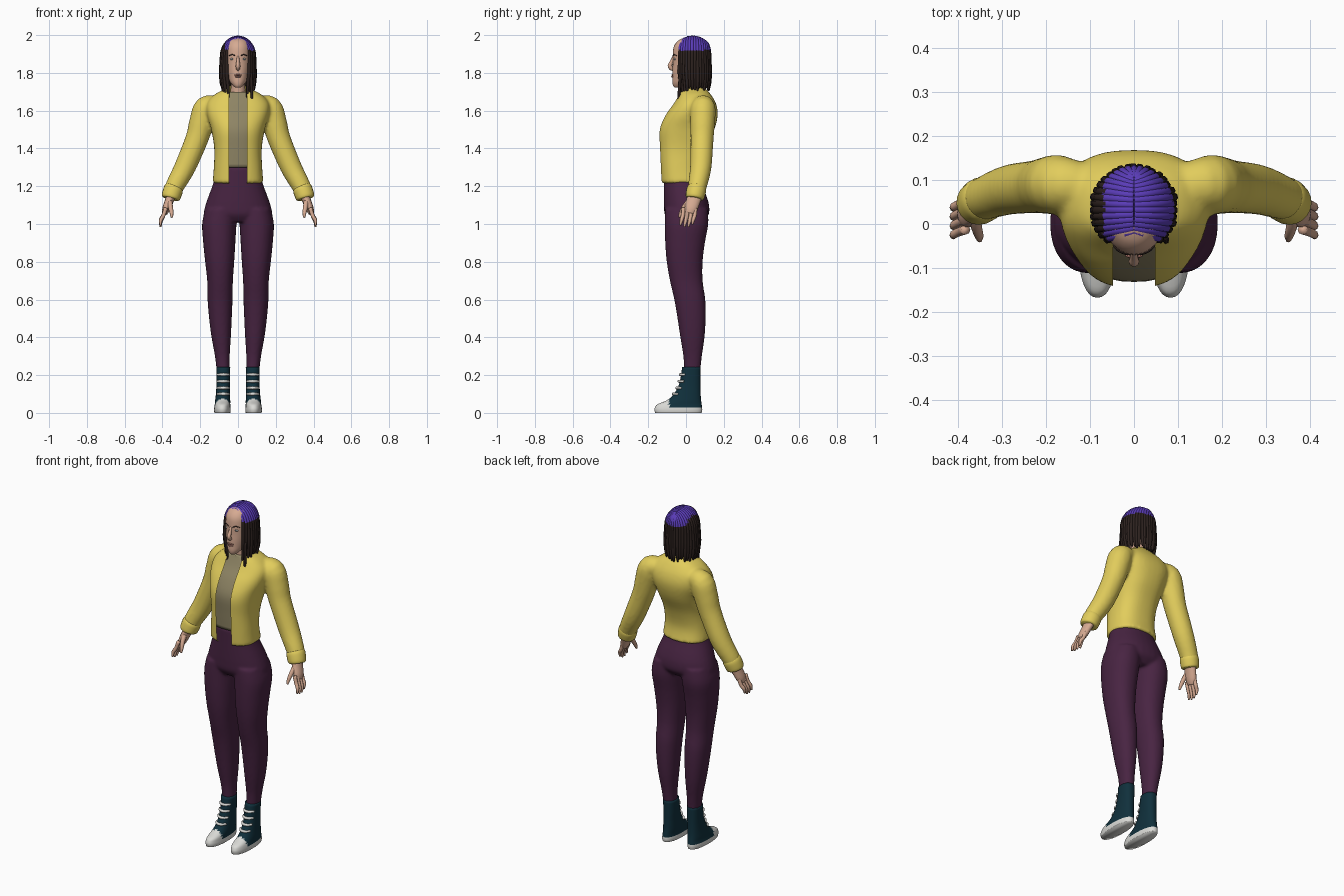
import bpy, bmesh, math, random
from mathutils import Vector

if "Cube" in bpy.data.objects:
    bpy.data.objects.remove(bpy.data.objects["Cube"])
random.seed(4)

def mat(name, hexa):
    m = bpy.data.materials.new(name)
    c = [int(hexa[i:i + 2], 16) / 255 for i in (0, 2, 4)]
    m.diffuse_color = [((v + .055) / 1.055) ** 2.4 if v > .04 else v / 12.92 for v in c] + [1]
    m.use_nodes = True
    m.node_tree.nodes["Principled BSDF"].inputs["Base Color"].default_value = m.diffuse_color
    return m

YELLOW, PLUM = mat("yellow", "E2CD5C"), mat("plum", "482442")
TEAL, WHITE = mat("dark teal", "10303C"), mat("off white", "DADAD6")
SKIN, OLIVE = mat("skin", "D6AA92"), mat("olive grey", "8E8464")
PURPLE, DARK = mat("purple", "5A3CB8"), mat("dark brown", "2C211E")
LIP, GREY = mat("lip", "A87468"), mat("blue grey", "6F7C80")

def finish(bm, name, mats, rule=None):
    bmesh.ops.recalc_face_normals(bm, faces=bm.faces)
    me = bpy.data.meshes.new(name)
    bm.to_mesh(me)
    bm.free()
    for m in mats:
        me.materials.append(m)
    for p in me.polygons:
        p.use_smooth = True
        if rule:
            p.material_index = rule(p.center)
    ob = bpy.data.objects.new(name, me)
    bpy.context.collection.objects.link(ob)
    return ob

def smooth_rows(rows, sub):
    """Catmull-Rom interpolation between rows of numbers."""
    out, n = [], len(rows)
    for i in range(n - 1):
        a, b, c, d = (rows[max(0, min(n - 1, i + k))] for k in (-1, 0, 1, 2))
        for j in range(sub):
            t = j / sub
            out.append([.5 * (2 * q + (r - p) * t + (2 * p - 5 * q + 4 * r - s) * t * t
                              + (3 * q - p - 3 * r + s) * t ** 3) for p, q, r, s in zip(a, b, c, d)])
    return out + [list(rows[-1])]

def skin_rings(rings, name, mats, rule):
    bm = bmesh.new()
    vs = [[bm.verts.new(p) for p in r] for r in rings]
    n = len(vs[0])
    for a, b in zip(vs, vs[1:]):
        for i in range(n):
            bm.faces.new((a[i], a[(i + 1) % n], b[(i + 1) % n], b[i]))
    bm.faces.new(vs[0])
    bm.faces.new(vs[-1])
    return finish(bm, name, mats, rule)

def loft(name, mats, rows, n=32, p=2.2, sub=4, rule=None):
    """Stacked horizontal sections: (z, centre x, half width, front y, back y)."""
    rings = []
    for z, cx, rx, yf, yb in smooth_rows(rows, sub):
        ring = []
        for i in range(n):
            c, s = math.cos(math.tau * i / n), math.sin(math.tau * i / n)
            ring.append((cx + rx * math.copysign(abs(c) ** (2 / p), c),
                         (yf + yb) / 2 + (yb - yf) / 2 * math.copysign(abs(s) ** (2 / p), s), z))
        rings.append(ring)
    return skin_rings(rings, name, mats, rule)

def tube(name, mats, rows, n=16, sub=4, ref=(0, 1, 0), wide=1, rule=None):
    """Round section along a path: (x, y, z, radius); wide scales it along ref."""
    rows = smooth_rows(rows, sub)
    P, ref, rings = [Vector(r[:3]) for r in rows], Vector(ref), []
    for i, r in enumerate(rows):
        t = (P[min(i + 1, len(P) - 1)] - P[max(i - 1, 0)]).normalized()
        v = (ref - ref.dot(t) * t).normalized()
        u = v.cross(t)
        rings.append([P[i] + r[3] * (u * math.cos(a) + v * wide * math.sin(a))
                      for a in (math.tau * k / n for k in range(n))])
    return skin_rings(rings, name, mats, rule)

def ball(name, m, loc, size):
    bm = bmesh.new()
    bmesh.ops.create_uvsphere(bm, u_segments=16, v_segments=10, radius=1)
    for v in bm.verts:
        v.co = Vector(loc) + Vector(a * b for a, b in zip(v.co, size))
    return finish(bm, name, [m])

def join(obs, name):
    bpy.ops.object.select_all(action='DESELECT')
    for o in obs:
        o.select_set(True)
    bpy.context.view_layer.objects.active = obs[0]
    if len(obs) > 1:
        bpy.ops.object.join()
    obs[0].name = name
    return obs[0]

def fuse(obs, name, voxel, rounds):
    """Melt overlapping volumes into one smooth skin."""
    ob = join(obs, name)
    m = ob.modifiers.new("melt", 'REMESH')
    m.mode, m.voxel_size, m.use_smooth_shade = 'VOXEL', voxel, True
    s = ob.modifiers.new("relax", 'SMOOTH')
    s.factor, s.iterations = .5, rounds
    for k in ("melt", "relax"):
        bpy.ops.object.modifier_apply(modifier=k)
    return ob

def mx(rows, s):
    return [(s * r[0],) + tuple(r[1:]) for r in rows]

# Trousers: hips and two legs melted together
hips = loft("hips", [PLUM], [(1.01, 0, .165, -.085, .085), (1.05, 0, .182, -.112, .12), (1.10, 0, .172, -.117, .122),
                             (1.15, 0, .155, -.118, .108), (1.22, 0, .13, -.118, .08), (1.30, 0, .115, -.118, .06)])
LEG = [(.215, .078, .034, -.01, .075), (.3, .083, .039, -.014, .084), (.4, .089, .051, -.03, .098),
       (.5, .093, .06, -.045, .104), (.6, .095, .066, -.062, .102), (.7, .095, .068, -.085, .088),
       (.8, .097, .077, -.102, .088), (.9, .099, .085, -.11, .1), (1.0, .099, .091, -.112, .118),
       (1.08, .088, .085, -.11, .115)]
legs = [loft("leg", [PLUM], [(r[0], s * r[1]) + r[2:] for r in LEG]) for s in (1, -1)]
fuse([hips] + legs, "trousers", .008, 4)

# Jacket: torso and sleeves melted, then cut open at the front
TORSO = [(1.215, 0, .135, -.133, .095), (1.3, 0, .128, -.137, .082), (1.4, 0, .126, -.142, .105),
         (1.5, 0, .142, -.143, .15), (1.58, 0, .165, -.108, .168), (1.64, 0, .165, -.065, .158),
         (1.685, 0, .125, -.04, .132), (1.71, 0, .08, -.03, .11), (1.735, 0, .05, -.02, .09)]
body = loft("torso", [YELLOW], TORSO, 40, 2.5)
SLEEVE = [(.10, .09, 1.63, .045), (.165, .09, 1.615, .066), (.192, .088, 1.54, .066), (.218, .085, 1.45, .061),
          (.281, .078, 1.30, .057), (.335, .06, 1.2, .05), (.353, .05, 1.15, .045)]
jacket = fuse([body] + [tube("sleeve", [YELLOW], mx(SLEEVE, s), 20) for s in (1, -1)], "jacket", .009, 6)
bm = bmesh.new()
bm.from_mesh(jacket.data)
for x in (-.048, .048):
    bmesh.ops.bisect_plane(bm, geom=bm.verts[:] + bm.edges[:] + bm.faces[:], plane_co=(x, 0, 0), plane_no=(1, 0, 0))
gone = [f for f in bm.faces if abs(f.calc_center_median().x) < .048 and f.calc_center_median().y < .02]
bmesh.ops.delete(bm, geom=gone, context='FACES')
bm.to_mesh(jacket.data)
bm.free()

# Shirt inside the jacket
loft("shirt", [OLIVE], [(max(z, 1.29), 0, rx - .014, yf + .014, yb - .014) for z, cx, rx, yf, yb in TORSO[1:7]]
     + [(1.70, 0, .05, -.02, .09)], 40, 2.5)

for s, side in ((1, "left"), (-1, "right")):
    # Cuff and hand
    tube(side + "_cuff", [YELLOW], mx([(.337, .058, 1.195, .048), (.343, .055, 1.18, .052), (.355, .047, 1.145, .05),
                                       (.358, .045, 1.135, .044)], s), 20)
    parts = [tube("palm", [SKIN], mx([(.35, .05, 1.16, .025), (.365, .038, 1.12, .023), (.38, .026, 1.08, .021),
                                      (.388, .02, 1.055, .014)], s), 14, wide=1.65)]
    for j in range(4):
        y, drop = .05 - .021 * j, (.012, 0, 0, .008)[j]
        parts.append(tube("finger", [SKIN], mx([(.382, y, 1.085, .011), (.395, y - .004, 1.045, .0105),
                     (.409, y - .011, 1.012 + drop, .0095), (.41, y - .017, .985 + drop, .005)], s), 8, 3))
    parts.append(tube("thumb", [SKIN], mx([(.362, .02, 1.125, .014), (.358, -.006, 1.095, .013),
                                           (.352, -.026, 1.06, .0105), (.35, -.036, 1.035, .006)], s), 8, 3))
    join(parts, side + "_hand")

    # Boot with white sole, toe cap and laces
    F = [(0, .083, .042, -.163, .083), (.014, .083, .044, -.167, .086), (.028, .083, .043, -.165, .085),
         (.045, .082, .041, -.152, .083), (.065, .081, .04, -.105, .08), (.09, .08, .038, -.072, .078),
         (.13, .079, .036, -.046, .077), (.17, .078, .036, -.032, .077), (.243, .078, .037, -.02, .078)]
    loft(side + "_boot", [TEAL, WHITE], [(r[0], s * r[1]) + r[2:] for r in F], 36, 2.3, 4,
         lambda c: int(c.z < .028 or (c.y < -.09 and c.z < .075)))
    for z, y in ((.1, -.064), (.132, -.046), (.167, -.034), (.203, -.027)):
        tube(side + "_lace", [WHITE], mx([(.047, y + .022, z, .006), (.06, y + .003, z, .007), (.078, y - .003, z, .008),
                                          (.097, y + .003, z, .007), (.11, y + .022, z, .006)], s), 8, 2, (0, 0, 1))

# Neck and head
tube("neck", [SKIN], [(0, .045, 1.66, .05), (0, .035, 1.70, .04), (0, .03, 1.75, .037), (0, .03, 1.79, .037)])
loft("head", [SKIN], [(1.722, 0, .014, -.06, -.03), (1.732, 0, .026, -.068, 0), (1.75, 0, .041, -.072, .04),
                      (1.775, 0, .053, -.072, .08), (1.81, 0, .062, -.072, .105), (1.85, 0, .068, -.07, .115),
                      (1.90, 0, .071, -.07, .12), (1.94, 0, .067, -.064, .112), (1.97, 0, .052, -.042, .09),
                      (1.986, 0, .03, -.01, .065)], 32, 2.1)
tube("nose", [SKIN], [(0, -.064, 1.89, .006), (0, -.076, 1.86, .009), (0, -.085, 1.838, .012), (0, -.078, 1.824, .011),
                      (0, -.068, 1.818, .008)], 12, ref=(1, 0, 0))
ball("upper_lip", LIP, (0, -.071, 1.789, ), (.02, .007, .0045))
ball("lower_lip", LIP, (0, -.071, 1.780), (.017, .008, .005))
for s, side in ((1, "left"), (-1, "right")):
    ball(side + "_eye", WHITE, (s * .029, -.058, 1.873), (.013, .006, .0055))
    ball(side + "_iris", GREY, (s * .029, -.062, 1.873), (.005, .003, .005))
    tube(side + "_eyebrow", [DARK], mx([(.013, -.069, 1.89, .0025), (.03, -.063, 1.897, .003), (.047, -.05, 1.891, .002)], s),
         6, 3, (0, 0, 1))
    ball(side + "_ear", SKIN, (s * .072, .03, 1.855), (.01, .018, .03))

# Hair: close cap plus hanging locks, purple on the crown
def tint(c):
    return int(c.z < 1.92 or c.x < -.068)

bm = bmesh.new()
bmesh.ops.create_uvsphere(bm, u_segments=40, v_segments=32, radius=1)
for v in bm.verts:
    v.co = Vector((v.co.x * .083, .035 + v.co.y * .09, 1.885 + v.co.z * .107))
bmesh.ops.delete(bm, geom=[f for f in bm.faces if f.calc_center_median().z < 1.78 or
                           (f.calc_center_median().y < -.015 and f.calc_center_median().z < 1.945)], context='FACES')
finish(bm, "hair_cap", [PURPLE, DARK], tint)
locks, N = [], 31
for i in range(N):
    a = math.radians(-48 + 276 * i / (N - 1))
    c, s = math.cos(a), math.sin(a)
    k = .068 * s
    rise = .103 * math.sqrt(1 - (k / .098) ** 2)
    rows = []
    for t in (0, .2, .4, .6, .8, 1):
        g = math.sin(t * math.pi / 2)
        rows.append((.087 * c * g, .035 + k * (1 - g) + .09 * s * g, 1.885 + rise * math.cos(t * math.pi / 2), .0105))
    end = random.uniform(1.68, 1.73) - (.05 if s < -.3 else 0)
    w = random.uniform(-.006, .006)
    rows += [(.091 * c + w / 2, .035 + .093 * s, 1.80, .0105), (.085 * c + w, .037 + .088 * s, 1.74, .009),
             (.078 * c + w, .035 + .085 * s, end, .004)]
    locks.append(tube("lock", [PURPLE, DARK], rows, 7, 3, (-s, c, 0), 1, tint))
join(locks, "hair_locks")
tube("beaded_lock", [DARK], [(.07, -.03, 1.80, .008), (.072, -.035, 1.72, .008), (.073, -.04, 1.64, .006)], 8)
ball("hair_bead", GREY, (.074, -.04, 1.63), (.014, .014, .014))
